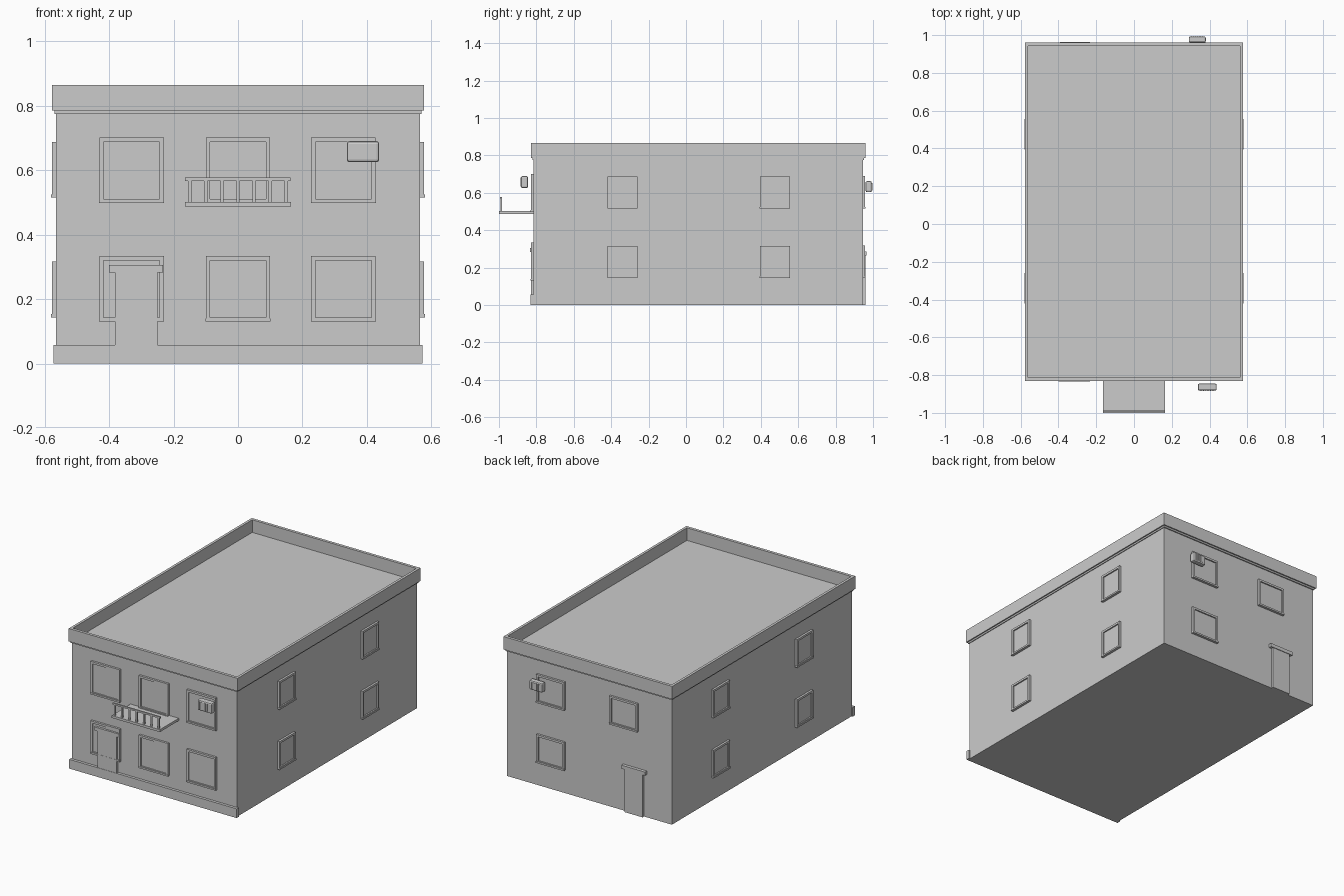
import bpy, bmesh

if "Cube" in bpy.data.objects:
    bpy.data.objects.remove(bpy.data.objects["Cube"])

W, YF, YB = 0.565, -0.815, 0.945   # half width, front wall, back wall


def boxes(name, spans, bevel=0):
    """One object made of boxes given as (x0, x1, y0, y1, z0, z1)."""
    bm = bmesh.new()
    for x0, x1, y0, y1, z0, z1 in spans:
        vs = bmesh.ops.create_cube(bm, size=1)["verts"]
        for v in vs:
            v.co.x = x0 + (v.co.x + 0.5) * (x1 - x0)
            v.co.y = y0 + (v.co.y + 0.5) * (y1 - y0)
            v.co.z = z0 + (v.co.z + 0.5) * (z1 - z0)
    me = bpy.data.meshes.new(name)
    bm.to_mesh(me)
    bm.free()
    ob = bpy.data.objects.new(name, me)
    bpy.context.collection.objects.link(ob)
    if bevel:
        m = ob.modifiers.new("bevel", 'BEVEL')
        m.width, m.segments = bevel, 2
    return ob


def on_wall(side, u0, u1, d0, d1, z0, z1):
    """Box on a wall: u runs along the wall, d is distance outwards from it."""
    if side == 'front':
        return (u0, u1, YF - d1, YF - d0, z0, z1)
    if side == 'back':
        return (u0, u1, YB + d0, YB + d1, z0, z1)
    if side == 'right':
        return (W + d0, W + d1, u0, u1, z0, z1)
    return (-W - d1, -W - d0, u0, u1, z0, z1)


def window(side, u0, u1, z0, z1, split=False):
    t, d = 0.013, 0.013
    bars = [(u0, u0 + t, z0, z1), (u1 - t, u1, z0, z1),
            (u0 + t, u1 - t, z0, z0 + t), (u0 + t, u1 - t, z1 - t, z1)]
    boxes(side + "_window_frame",
          [on_wall(side, a, b, -0.01, d, c, e) for a, b, c, e in bars]
          + [on_wall(side, u0 - 0.001, u1 + 0.001, -0.01, d + 0.003, z0, z0 + 0.01)])
    um = (u0 + u1) / 2 if split else u1 - t
    panes = [on_wall(side, u0 + t, um, -0.01, 0.005, z0 + t, z1 - t)]
    if split:
        panes.append(on_wall(side, um, u1 - t, -0.01, 0.007, z0 + t, z1 - t))
    boxes(side + "_window_pane", panes)


def air_conditioner(side, u0, u1, d0, d1, z0, z1):
    boxes(side + "_air_conditioner", [on_wall(side, u0, u1, d0, d1, z0, z1)], 0.008)
    n = 6
    step = (u1 - u0 - 0.024) / n
    boxes(side + "_air_conditioner_slats",
          [on_wall(side, u0 + 0.014 + i * step, u0 + 0.006 + (i + 1) * step,
                   d1 - 0.004, d1 + 0.003, z0 + 0.009, z1 - 0.009) for i in range(n)])


# Main block, roof slab inside the parapet, and front plinth
boxes("walls", [(-W, W, YF, YB, 0, 0.78)])
boxes("parapet", [(-0.578, -0.562, -0.83, 0.96, 0.785, 0.865),
                  (0.562, 0.578, -0.83, 0.96, 0.785, 0.865),
                  (-0.562, 0.562, -0.83, -0.812, 0.785, 0.865),
                  (-0.562, 0.562, 0.942, 0.96, 0.785, 0.865)])
boxes("roof", [(-0.57, 0.57, -0.822, 0.952, 0.775, 0.787)])
boxes("plinth", [(-0.573, 0.573, -0.832, -0.81, 0, 0.057)])

# Front windows
for u in (-0.33, 0, 0.327):
    for z in (0.13, 0.498):
        window('front', u - 0.1, u + 0.1, z, z + 0.203, split=u < 0.1)

# Side windows
for side in ('left', 'right'):
    for u in (-0.34, 0.475):
        for z in (0.143, 0.515):
            window(side, u - 0.08, u + 0.08, z, z + 0.173)

# Back windows
for u, z in ((0.26, 0.143), (0.26, 0.515), (-0.24, 0.515)):
    window('back', u - 0.095, u + 0.095, z, z + 0.175)

# Doors with canopies
for side, top, u0, u1 in (('front', 0.283, -0.382, -0.25), ('back', 0.265, -0.375, -0.25)):
    boxes(side + "_door", [on_wall(side, u0, u1, -0.01, 0.015, 0, top)])
    boxes(side + "_door_canopy",
          [on_wall(side, u0 - 0.018, u1 + 0.018, -0.01, 0.019, top, top + 0.022)])

# Balcony with front railing
boxes("balcony_slab", [(-0.165, 0.165, -1.0, -0.81, 0.487, 0.502)])
boxes("balcony_rail", [(-0.165, 0.163, -0.994, -0.984, 0.567, 0.577)])
boxes("balcony_balusters", [(x - 0.005, x + 0.005, -0.993, -0.985, 0.5, 0.57)
                            for x in (i * 0.05 for i in range(-3, 4))])

# Air conditioners
air_conditioner('front', 0.338, 0.438, 0.03, 0.067, 0.625, 0.69)
air_conditioner('back', 0.29, 0.38, 0.015, 0.048, 0.603, 0.662)
